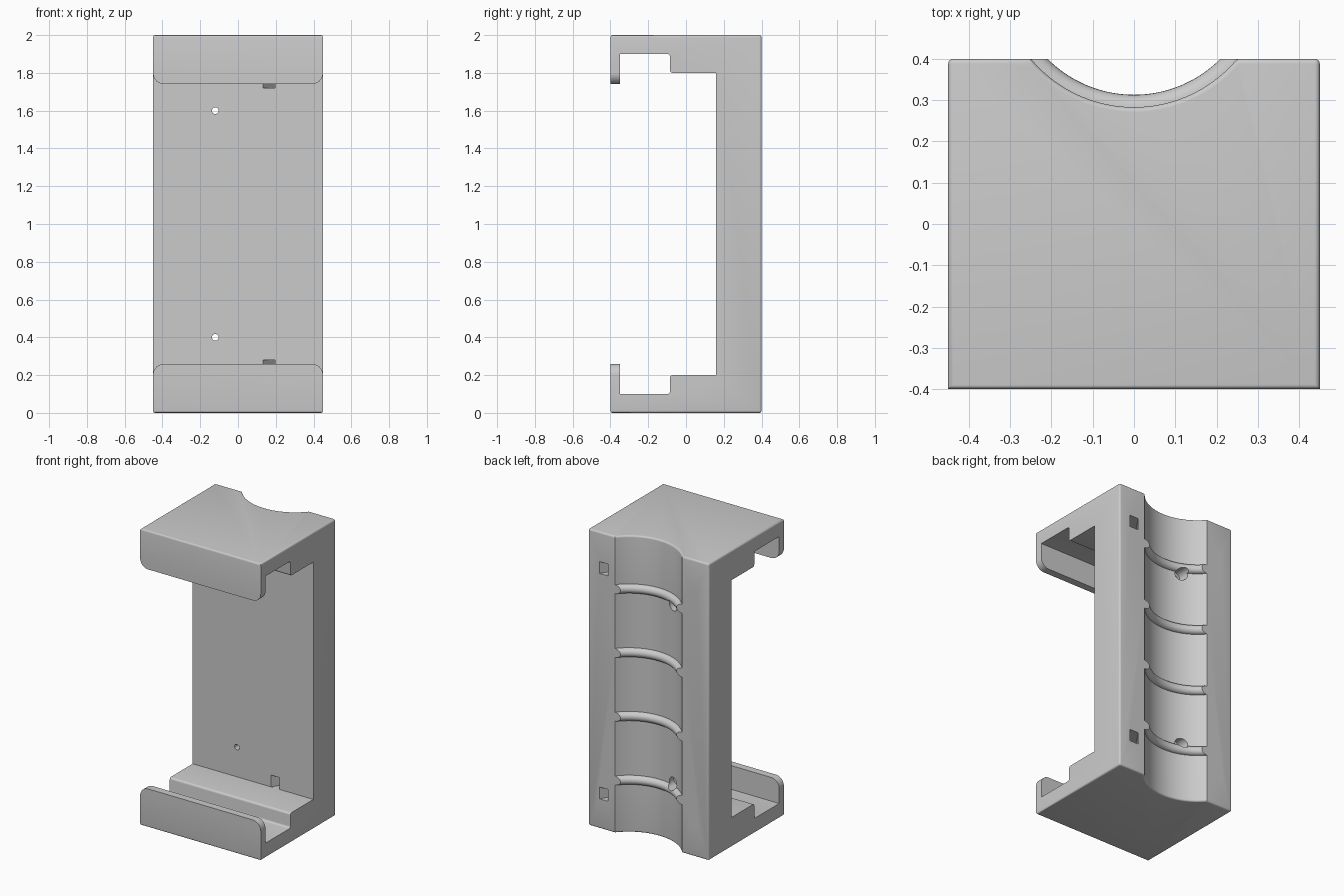
import bpy, bmesh, math
from mathutils import Matrix

cube = bpy.data.objects.get("Cube")
if cube:
    bpy.data.objects.remove(cube, do_unlink=True)

grey = bpy.data.materials.new("plain grey")
grey.use_nodes = True
COLOUR = (0.6, 0.6, 0.6, 1)
grey.diffuse_color = COLOUR
grey.node_tree.nodes["Principled BSDF"].inputs["Base Color"].default_value = COLOUR

HALF_W, BACK, FILLET = 0.45, 0.4, 0.012


def make_object(name, bm, cutter=False):
    bmesh.ops.recalc_face_normals(bm, faces=bm.faces)
    mesh = bpy.data.meshes.new(name)
    bm.to_mesh(mesh)
    bm.free()
    obj = bpy.data.objects.new(name, mesh)
    bpy.context.collection.objects.link(obj)
    mesh.materials.append(grey)
    obj.hide_render = cutter
    return obj


def bevel(bm, rule, radius, segments):
    """Round every edge whose two end points satisfy the rule."""
    edges = [e for e in bm.edges if rule(e.verts[0].co, e.verts[1].co)]
    bmesh.ops.bevel(bm, geom=edges, offset=radius, segments=segments,
                    profile=0.5, affect='EDGES', clamp_overlap=True)


def near(*values):
    return all(abs(v - values[0]) < 1e-4 for v in values)


# Bracket body: C-shaped side profile with hooked lips, mirrored top to bottom
lower = [(BACK, 0), (-0.4, 0), (-0.4, 0.26), (-0.35, 0.26), (-0.35, 0.1),
         (-0.085, 0.1), (-0.085, 0.2), (0.16, 0.2)]
profile = lower + [(y, 2 - z) for y, z in reversed(lower)]
bm = bmesh.new()
face = bm.faces.new([bm.verts.new((-HALF_W, y, z)) for y, z in profile])
extruded = bmesh.ops.extrude_face_region(bm, geom=[face])["geom"]
for v in extruded:
    if isinstance(v, bmesh.types.BMVert):
        v.co.x = HALF_W
bmesh.ops.recalc_face_normals(bm, faces=bm.faces)

# Rounded lip corners
bevel(bm, lambda a, b: near(a.z, b.z) and near(a.x, b.x) and a.y < -0.3 and b.y < -0.3
      and near(abs(a.z - 1), 0.74), 0.06, 10)
# Soft step and trough edges
bevel(bm, lambda a, b: near(a.y, b.y, -0.085) and near(a.z, b.z), 0.014, 4)
# Soft outer edges on the top, bottom and back corners
bevel(bm, lambda a, b: (near(a.z, b.z) and near(abs(a.z - 1), 1))
      or (near(a.y, b.y, BACK) and near(a.x, b.x)), FILLET, 4)
body = make_object("bracket_body", bm)

# Back channel cutter: lathed rod with necks that leave raised beads
R, BEAD = 0.325, 0.03
half = []
for z0 in (1.215, 1.645):
    for i in range(13):
        t = math.pi * i / 12
        half.append((R - BEAD * math.sin(t), z0 - BEAD * math.cos(t)))
for i in range(7):
    t = math.pi / 2 * i / 6
    half.append((R + FILLET * (1 - math.cos(t)), 2 - FILLET + FILLET * math.sin(t)))
half += [(R + FILLET, 2.05), (0, 2.05)]
outline = [(r, 2 - z) for r, z in reversed(half)] + half
bm = bmesh.new()
verts = [bm.verts.new((r, 0, z)) for r, z in outline]
edges = [bm.edges.new(pair) for pair in zip(verts, verts[1:])]
bmesh.ops.spin(bm, geom=verts + edges, axis=(0, 0, 1), cent=(0, 0, 0),
               angle=math.tau, steps=128, use_merge=True)
bmesh.ops.remove_doubles(bm, verts=bm.verts, dist=1e-5)
bmesh.ops.translate(bm, verts=bm.verts, vec=(0, 0.608, 0))
cutters = [make_object("channel_cutter", bm, True)]

# Slanted strap slots, from the inner wall out to the back
for side in (-1, 1):
    for z in (0.24, 1.76):
        bm = bmesh.new()
        bmesh.ops.create_cube(bm, size=1)
        for v in bm.verts:
            y = 0.28 + v.co.y * 0.4
            x = 0.165 + (y - 0.16) * 0.17 / 0.24 + v.co.x * 0.064
            v.co = (side * x, y, z + v.co.z * 0.0798)
        cutters.append(make_object("strap_slot_cutter", bm, True))

# Screw holes with a wider bore on the channel side
for z in (0.4, 1.6):
    for name, radius, y in (("screw_hole_cutter", 0.018, 0.25),
                            ("screw_head_cutter", 0.038, 0.4)):
        bm = bmesh.new()
        turn = Matrix.Translation((-0.12, y, z)) @ Matrix.Rotation(math.pi / 2, 4, 'X')
        bmesh.ops.create_cone(bm, cap_ends=True, segments=32, radius1=radius,
                              radius2=radius, depth=0.3, matrix=turn)
        cutters.append(make_object(name, bm, True))

# Cut everything out of the body, then remove the cutters
bpy.context.view_layer.objects.active = body
body.select_set(True)
for cutter in cutters:
    mod = body.modifiers.new("cut", 'BOOLEAN')
    mod.operation, mod.solver, mod.object = 'DIFFERENCE', 'EXACT', cutter
    bpy.ops.object.modifier_apply(modifier=mod.name)
for cutter in cutters:
    bpy.data.objects.remove(cutter, do_unlink=True)

bpy.ops.object.shade_smooth_by_angle(angle=math.radians(35))
